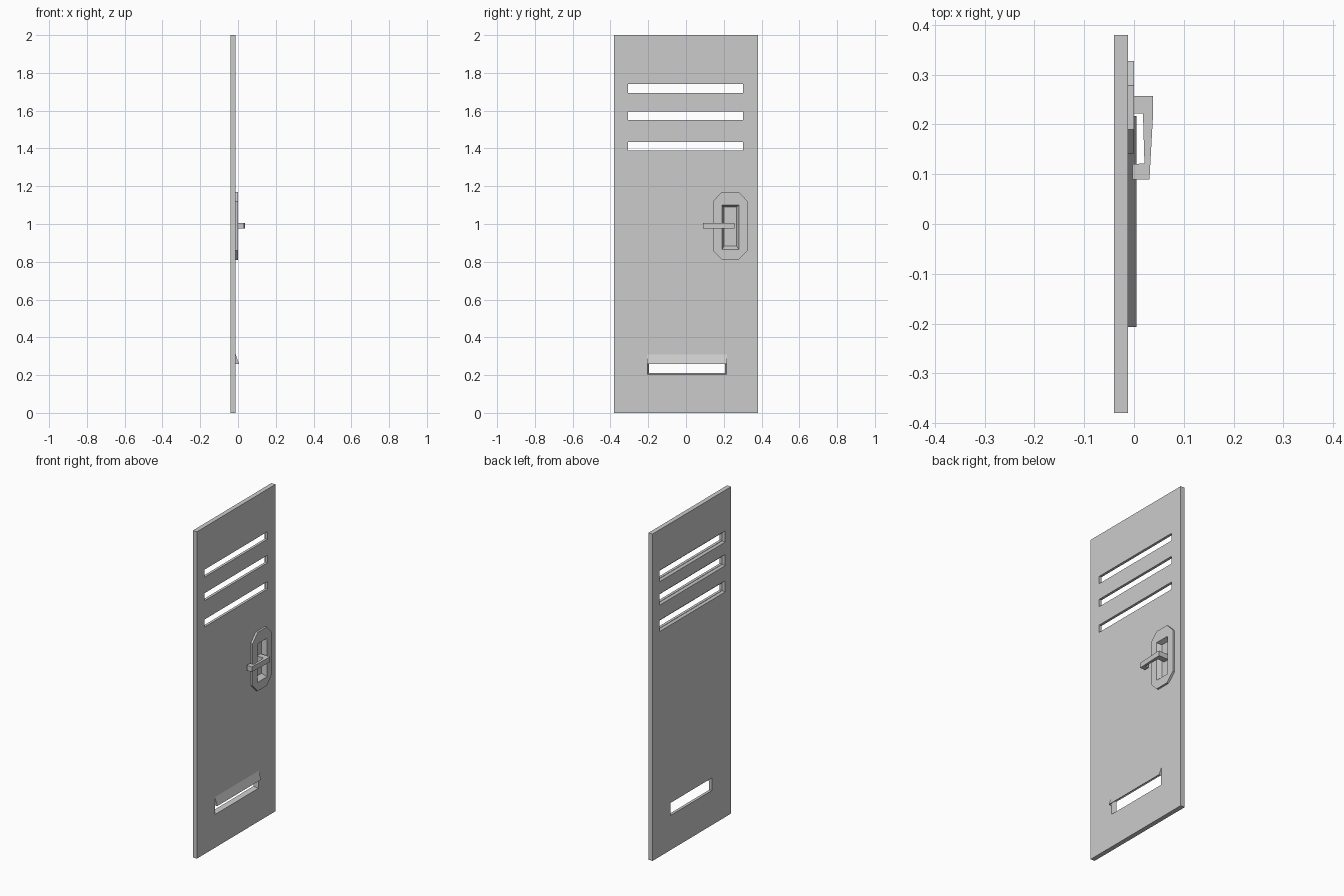
import bpy, bmesh

if "Cube" in bpy.data.objects:
    bpy.data.objects.remove(bpy.data.objects["Cube"])

BACK, FRONT = -0.04, -0.012


def make(name, build):
    bm = bmesh.new()
    build(bm)
    bmesh.ops.recalc_face_normals(bm, faces=bm.faces)
    mesh = bpy.data.meshes.new(name)
    bm.to_mesh(mesh)
    bm.free()
    ob = bpy.data.objects.new(name, mesh)
    bpy.context.collection.objects.link(ob)
    return ob


def loft(name, ring_a, ring_b):
    """Closed solid between two rings with equal point counts."""
    def build(bm):
        a = [bm.verts.new(p) for p in ring_a]
        b = [bm.verts.new(p) for p in ring_b]
        bm.faces.new(a)
        bm.faces.new(b[::-1])
        for i in range(len(a)):
            j = (i + 1) % len(a)
            bm.faces.new((a[i], b[i], b[j], a[j]))
    return make(name, build)


def rect(x, y0, y1, z0, z1):
    return [(x, y0, z0), (x, y1, z0), (x, y1, z1), (x, y0, z1)]


def cut(target, cutter):
    mod = target.modifiers.new("cut", 'BOOLEAN')
    mod.operation = 'DIFFERENCE'
    mod.solver = 'EXACT'
    mod.object = cutter
    cutter.hide_render = True
    cutter.hide_set(True)
    cutter.display_type = 'WIRE'


# door panel
panel = loft("door_panel", rect(BACK, -0.38, 0.38, 0, 2), rect(FRONT, -0.38, 0.38, 0, 2))

# upper vent slots, chamfered on the back
for i, z in enumerate((1.717, 1.573, 1.412)):
    cut(panel, loft(f"slot_cutter_{i}", rect(-0.06, -0.308, 0.302, z - 0.023, z + 0.023),
                    rect(0.02, -0.308, 0.302, z - 0.023, z + 0.023)))
    cut(panel, loft(f"slot_chamfer_cutter_{i}",
                    rect(BACK - 0.002, -0.322, 0.316, z - 0.036, z + 0.036),
                    rect(BACK + 0.012, -0.31, 0.304, z - 0.025, z + 0.025)))

# lower vent opening, narrowing towards the back
cut(panel, loft("vent_cutter", rect(BACK - 0.001, -0.195, 0.205, 0.212, 0.288),
                rect(FRONT + 0.001, -0.205, 0.215, 0.203, 0.302)))

# sloping vent hood with thin cheeks
hood = [(FRONT, 0.31), (0.005, 0.26), (0.001, 0.26), (FRONT, 0.298)]
loft("vent_hood", [(x, -0.207, z) for x, z in hood], [(x, 0.217, z) for x, z in hood])
cheek = [(FRONT, 0.305), (0.003, 0.26), (FRONT, 0.26)]
for side, y in (("left", -0.207), ("right", 0.213)):
    loft(f"hood_cheek_{side}", [(x, y, z) for x, z in cheek],
         [(x, y + 0.004, z) for x, z in cheek])

# octagonal handle plate
octagon = [(0.19, 0.81), (0.278, 0.81), (0.327, 0.86), (0.327, 1.12),
           (0.278, 1.17), (0.19, 1.17), (0.142, 1.12), (0.142, 0.86)]
plate = loft("handle_plate", [(FRONT, y, z) for y, z in octagon],
             [(0, y, z) for y, z in octagon])

# tapered recess through the plate into the panel
recess = loft("recess_cutter", rect(-0.028, 0.202, 0.268, 0.883, 1.09),
              rect(0.001, 0.189, 0.281, 0.863, 1.1))
cut(plate, recess)
cut(panel, recess)

# lever handle with a post set into the recess
lever = [(-0.028, 0.257), (0.038, 0.257), (0.038, 0.215), (0.031, 0.089),
         (-0.003, 0.089), (-0.003, 0.12), (0.021, 0.122), (0.018, 0.222), (-0.028, 0.222)]
loft("lever_handle", [(x, y, 0.975) for x, y in lever], [(x, y, 1.006) for x, y in lever])
